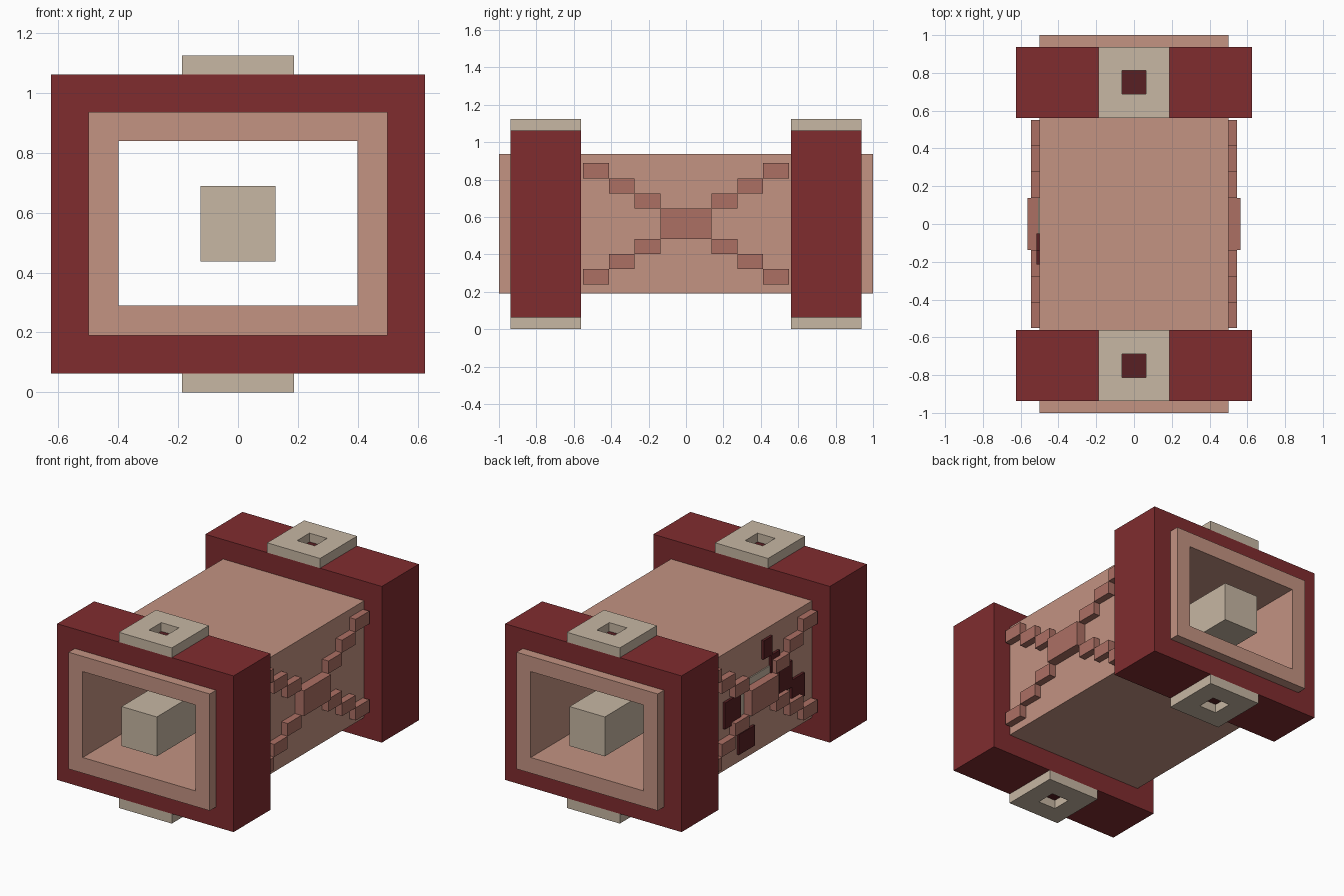
import bpy
import bmesh
from mathutils import Vector

cube = bpy.data.objects.get("Cube")
if cube:
    bpy.data.objects.remove(cube, do_unlink=True)


def material(name, rgb):
    lin = [((c / 255 + 0.055) / 1.055) ** 2.4 for c in rgb] + [1.0]
    m = bpy.data.materials.new(name)
    m.use_nodes = True
    m.diffuse_color = lin
    m.node_tree.nodes["Principled BSDF"].inputs["Base Color"].default_value = lin
    return m


SALMON = material("salmon", (195, 147, 130))
ROSE = material("dusty_rose", (172, 112, 100))
RED = material("deep_red", (128, 44, 47))
MAROON = material("dark_maroon", (88, 32, 35))
BEIGE = material("beige", (199, 183, 163))


def add_box(bm, lo, hi):
    """Add an axis-aligned box between two corners."""
    lo, hi = Vector(lo), Vector(hi)
    verts = bmesh.ops.create_cube(bm, size=1)["verts"]
    for v in verts:
        v.co = (lo + hi) / 2 + v.co * (hi - lo)


def finish(name, bm, mat):
    bmesh.ops.recalc_face_normals(bm, faces=bm.faces)
    mesh = bpy.data.meshes.new(name)
    bm.to_mesh(mesh)
    bm.free()
    mesh.materials.append(mat)
    obj = bpy.data.objects.new(name, mesh)
    bpy.context.collection.objects.link(obj)
    return obj


def boxes(name, mat, *pairs):
    bm = bmesh.new()
    for lo, hi in pairs:
        add_box(bm, lo, hi)
    return finish(name, bm, mat)


def ring(name, mat, outer, inner, axis, start, end):
    """Rectangular tube; outer and inner are (u0, u1, v0, v1) across the axis."""
    bm = bmesh.new()

    def loop(r, w):
        pts = [(r[0], r[2]), (r[1], r[2]), (r[1], r[3]), (r[0], r[3])]
        return [bm.verts.new((u, w, v) if axis == "y" else (u, v, w)) for u, v in pts]

    rims = [loop(outer, start), loop(outer, end), loop(inner, end), loop(inner, start)]
    for a, b in zip(rims, rims[1:] + rims[:1]):
        for i in range(4):
            j = (i + 1) % 4
            bm.faces.new((a[i], a[j], b[j], b[i]))
    return finish(name, bm, mat)


# Open tube body with a square core bar along its length
ring("body_tube", SALMON, (-0.5, 0.5, 0.19, 0.9375), (-0.4, 0.4, 0.29, 0.84), "y", -1, 1)
boxes("core_bar", BEIGE, ((-0.125, -1, 0.4375), (0.125, 1, 0.69)))

# End collars, each with a holed pad above and below
for end, y in (("front", -0.75), ("back", 0.75)):
    y0, y1 = y - 0.1875, y + 0.1875
    ring(end + "_collar", RED, (-0.625, 0.625, 0.0625, 1.0625),
         (-0.5, 0.5, 0.19, 0.9375), "y", y0, y1)
    for side, z in (("lower", 0.0), ("upper", 1.0625)):
        ring(f"{end}_{side}_pad", BEIGE, (-0.1875, 0.1875, y0, y1),
             (-0.0625, 0.0625, y - 0.0625, y + 0.0625), "z", z, z + 0.0625)
        zc = 0.06 if side == "lower" else 1.065
        boxes(f"{end}_{side}_pad_socket", MAROON,
              ((-0.0625, y - 0.0625, zc - 0.004), (0.0625, y + 0.0625, zc + 0.004)))

# Stepped crosses on both side walls
W, H = 0.1375, 0.081
for name, s in (("left", 1), ("right", -1)):
    bricks = []
    for i in range(8):
        depth = 0.563 if i in (3, 4) else 0.545
        for row in (i, 7 - i):
            y, z = -0.55 + i * W, 0.24 + row * H
            xs = sorted((s * 0.495, s * depth))
            bricks.append(((xs[0], y, z), (xs[1], y + W, z + H)))
    boxes(name + "_cross", ROSE, *bricks)

# Emblem on the right wall: pale square and scattered dark chips
boxes("right_emblem", BEIGE, ((-0.507, -0.17, 0.4375), (-0.499, 0.17, 0.69)))
chips = [(-0.095, 0.82, 0.09, 0.12), (-0.17, 0.70, 0.09, 0.12),
         (-0.275, 0.56, 0.13, 0.17), (-0.40, 0.445, 0.13, 0.15),
         (0.26, 0.547, 0.16, 0.17), (0.12, 0.31, 0.16, 0.13)]
boxes("right_chips", MAROON, *[
    ((-0.516, y - w / 2, z - h / 2), (-0.499, y + w / 2, z + h / 2))
    for y, z, w, h in chips])
